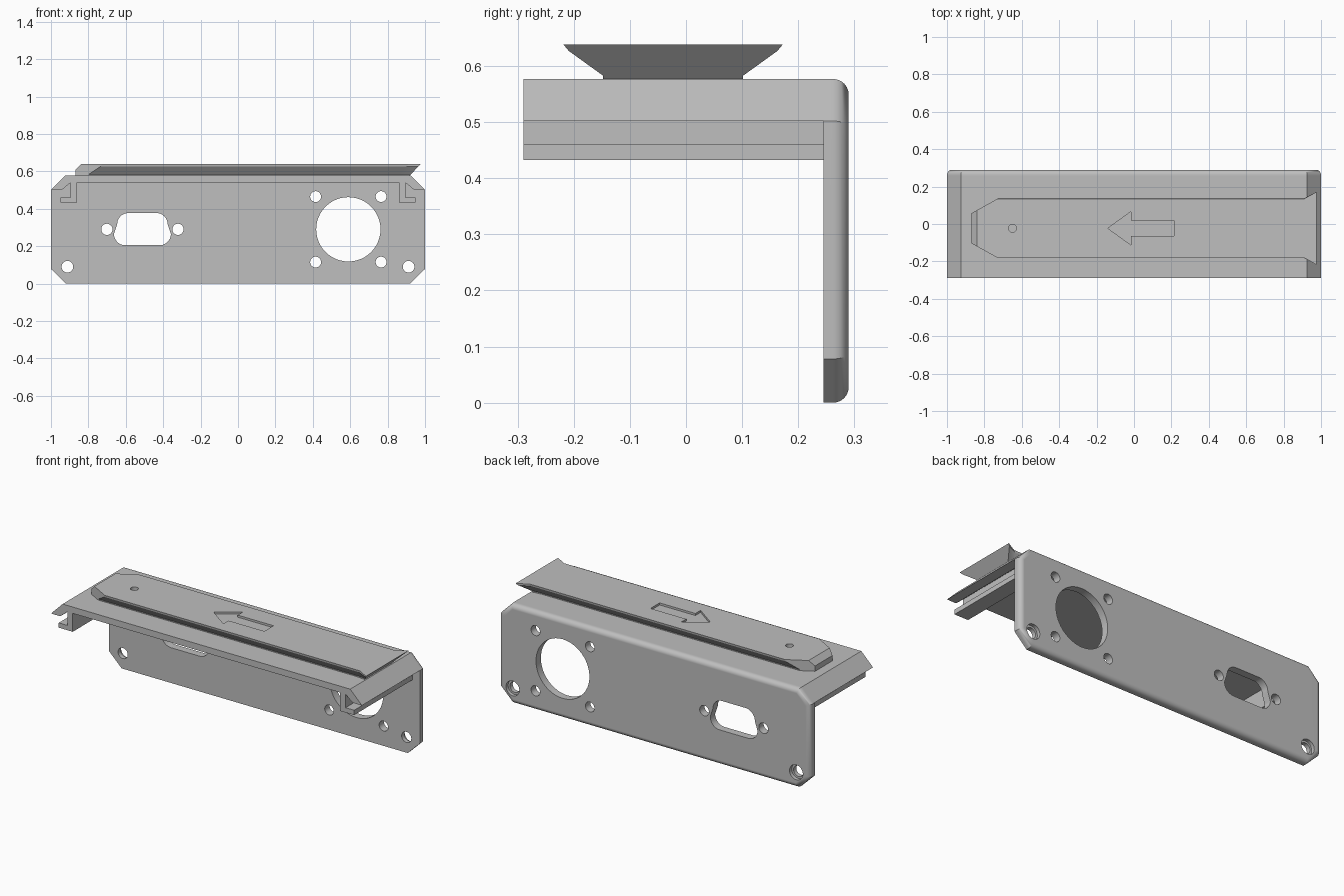
import bpy, bmesh, math
from mathutils import Vector

cube = bpy.data.objects.get("Cube")
if cube:
    bpy.data.objects.remove(cube, do_unlink=True)

grey = bpy.data.materials.new("plain grey")
grey.use_nodes = True
colour = (0.52, 0.52, 0.52, 1)
grey.diffuse_color = colour
grey.node_tree.nodes["Principled BSDF"].inputs["Base Color"].default_value = colour


def make_object(name, bm):
    bmesh.ops.recalc_face_normals(bm, faces=bm.faces[:])
    mesh = bpy.data.meshes.new(name)
    bm.to_mesh(mesh)
    bm.free()
    mesh.materials.append(grey)
    obj = bpy.data.objects.new(name, mesh)
    bpy.context.collection.objects.link(obj)
    return obj


def prism(name, outline, axis, lo, hi, round_back=0):
    """Extrude a 2D outline along y (outline is x, z) or z (outline is x, y)."""
    bm = bmesh.new()
    place = (lambda u, v: (u, lo, v)) if axis == "y" else (lambda u, v: (u, v, lo))
    face = bm.faces.new([bm.verts.new(place(u, v)) for u, v in outline])
    step = Vector((0, hi - lo, 0)) if axis == "y" else Vector((0, 0, hi - lo))
    moved = bmesh.ops.extrude_face_region(bm, geom=[face], use_keep_orig=True)["geom"]
    bmesh.ops.translate(bm, vec=step, verts=[g for g in moved if isinstance(g, bmesh.types.BMVert)])
    bmesh.ops.recalc_face_normals(bm, faces=bm.faces[:])
    if round_back:
        rim = [e for e in bm.edges if all(abs(v.co.y - hi) < 1e-5 for v in e.verts)]
        bmesh.ops.bevel(bm, geom=rim, offset=round_back, segments=6, profile=0.5, affect="EDGES")
    return make_object(name, bm)


def arc(cx, cy, r, start=0, sweep=360, n=48):
    count = n if sweep == 360 else n + 1
    angles = [math.radians(start + sweep * i / n) for i in range(count)]
    return [(cx + r * math.cos(a), cy + r * math.sin(a)) for a in angles]


def combine(target, tool, operation="DIFFERENCE"):
    mod = target.modifiers.new("combine", "BOOLEAN")
    mod.operation, mod.object, mod.solver = operation, tool, "EXACT"
    bpy.context.view_layer.objects.active = target
    bpy.ops.object.modifier_apply(modifier=mod.name)
    bpy.data.objects.remove(tool, do_unlink=True)


def finish(obj):
    bpy.ops.object.select_all(action="DESELECT")
    obj.select_set(True)
    bpy.context.view_layer.objects.active = obj
    bpy.ops.object.shade_smooth_by_angle(angle=math.radians(28))
    mod = obj.modifiers.new("flat face normals", "WEIGHTED_NORMAL")
    mod.keep_sharp = True


def mirrored(half):
    return half + [(-u, v) for u, v in reversed(half)]


TOP, BACK, INNER = 0.577, 0.29, 0.245

# Upright plate with clipped corners and a rounded back rim
bracket = prism("bracket", mirrored([(0.92, 0), (1, 0.078), (1, 0.502), (0.925, TOP)]),
                "y", INNER, BACK, 0.028)

# Shelf with a hooked rail under each end
half_shelf = [(0.86, 0.54), (0.86, 0.433), (0.95, 0.433), (0.95, 0.461), (0.895, 0.461),
              (0.895, 0.54), (0.94, 0.502), (1, 0.502), (0.925, TOP)]
combine(bracket, prism("shelf", mirrored(half_shelf), "y", -BACK, 0.255), "UNION")

# Round openings: one large port, its four screw holes, two connector screws, two mounts
PORT_X, PORT_Z, CONN_X = 0.59, 0.29, -0.511
holes = [(PORT_X, PORT_Z, 0.172)]
holes += [(PORT_X + sx * 0.175, PORT_Z + sz * 0.175, 0.029) for sx in (-1, 1) for sz in (-1, 1)]
holes += [(CONN_X + s * 0.19, PORT_Z, 0.03) for s in (-1, 1)]
holes += [(s * 0.912, 0.09, 0.031) for s in (-1, 1)]
for x, z, r in holes:
    combine(bracket, prism("hole", arc(x, z, r), "y", 0.2, 0.35))

# Wider recesses behind the mounting holes
for s in (-1, 1):
    combine(bracket, prism("recess", arc(s * 0.912, 0.09, 0.043), "y", 0.27, 0.35))

# Connector opening, slightly wider at the bottom
corners = [(0.075, 0.317, 0), (-0.075, 0.317, 90), (-0.092, 0.265, 180), (0.092, 0.265, 270)]
opening = []
for dx, z, start in corners:
    opening += arc(CONN_X + dx, z, 0.06, start, 90, 10)
combine(bracket, prism("opening", opening, "y", 0.2, 0.35))
finish(bracket)

# Dovetail slide: undercut section lofted along x to a flared, overhanging end
MID_Y, CREST = -0.023, 0.638
levels = [0.565, 0.583, 0.627, CREST]
main_half = [0.119, 0.119, 0.156, 0.158]
end_half = [0.125, 0.125, 0.186, 0.195]


def section(bm, x_at, halves):
    ring = [(h, z) for h, z in zip(halves, levels)]
    return [bm.verts.new((x_at(z), MID_Y + h, z)) for h, z in mirrored(ring)]


bm = bmesh.new()
rings = [section(bm, lambda z: -0.9, main_half),
         section(bm, lambda z: 0.86 + 0.8 * (z - 0.575), main_half),
         section(bm, lambda z: 0.92 + 0.965 * (z - 0.58), end_half)]
for a, b in zip(rings, rings[1:]):
    for i in range(len(a)):
        j = (i + 1) % len(a)
        bm.faces.new((a[i], a[j], b[j], b[i]))
bm.faces.new(rings[0])
bm.faces.new(rings[-1])

# Trim the narrow tip: end, two slanted sides and a top chamfer
cuts = [((-0.87, MID_Y, 0), (-1, 0, 0)), ((-0.87, MID_Y, 0.608), (-1, 0, 1))]
cuts += [((-0.73, MID_Y + s * 0.158, 0), (-0.078, s * 0.14, 0)) for s in (-1, 1)]
for point, normal in cuts:
    bmesh.ops.bisect_plane(bm, geom=bm.verts[:] + bm.edges[:] + bm.faces[:],
                           plane_co=point, plane_no=normal, clear_outer=True)
    bmesh.ops.holes_fill(bm, edges=[e for e in bm.edges if e.is_boundary])
slide = make_object("dovetail_slide", bm)

# Pin hole and shallow direction arrow in the slide
combine(slide, prism("pin_hole", arc(-0.65, MID_Y, 0.021, n=32), "z", 0.595, 0.7))
half_arrow = [(-0.14, 0), (-0.015, 0.09), (-0.015, 0.042), (0.215, 0.042)]
arrow = half_arrow + [(x, -y) for x, y in reversed(half_arrow[1:])]
combine(slide, prism("arrow", [(x, MID_Y + y) for x, y in arrow], "z", CREST - 0.012, 0.7))
finish(slide)
